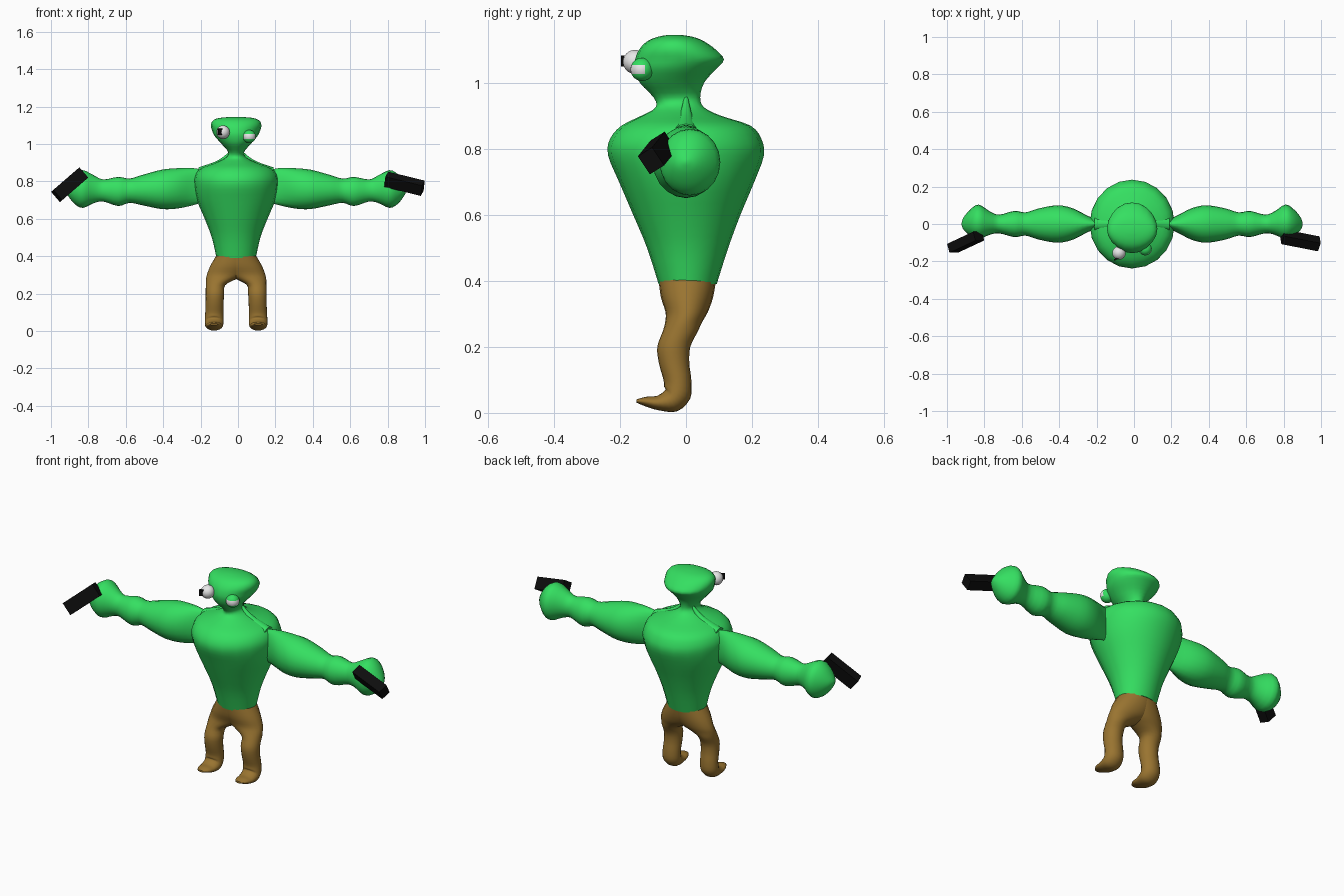
import bpy, bmesh, math
from mathutils import Vector, Matrix

if "Cube" in bpy.data.objects:
    bpy.data.objects.remove(bpy.data.objects["Cube"])


def material(name, rgb):
    m = bpy.data.materials.new(name)
    m.use_nodes = True
    col = (*rgb, 1)
    m.diffuse_color = col
    m.node_tree.nodes["Principled BSDF"].inputs["Base Color"].default_value = col
    return m


GREEN = material("green skin", (0.035, 0.74, 0.12))
BROWN = material("brown trousers", (0.32, 0.175, 0.03))
WHITE = material("eye white", (0.8, 0.8, 0.8))
BLACK = material("black", (0.004, 0.004, 0.004))
MID = -0.01  # body centre line


def finish(name, bm, mats, smooth=True):
    bmesh.ops.recalc_face_normals(bm, faces=bm.faces)
    me = bpy.data.meshes.new(name)
    bm.to_mesh(me)
    bm.free()
    ob = bpy.data.objects.new(name, me)
    bpy.context.collection.objects.link(ob)
    for m in mats:
        me.materials.append(m)
    if smooth:
        bpy.ops.object.select_all(action="DESELECT")
        ob.select_set(True)
        bpy.context.view_layer.objects.active = ob
        bpy.ops.object.shade_smooth_by_angle(angle=math.radians(50))
    return ob


def spline(a, b, c, d, t):
    return 0.5 * (2 * b + (c - a) * t + (2 * a - 5 * b + 4 * c - d) * t * t
                  + (3 * b - a - 3 * c + d) * t ** 3)


def loft(name, rings, mat, segs=20, steps=3):
    """Skin a tube over rings given as (centre, half axis, other half axis)."""
    rings = [[Vector(v) for v in r] for r in rings]
    p = [rings[0]] + rings + [rings[-1]]
    dense = [[spline(*(p[i + k][j] for k in range(4)), s / steps) for j in range(3)]
             for i in range(len(rings) - 1) for s in range(steps)] + [rings[-1]]
    bm = bmesh.new()
    loops = []
    for c, u, v in dense:
        angles = [math.tau * k / segs for k in range(segs)]
        loops.append([bm.verts.new(c + u * math.cos(a) + v * math.sin(a)) for a in angles])
    for lo, hi in zip(loops, loops[1:]):
        for k in range(segs):
            n = (k + 1) % segs
            bm.faces.new((lo[k], lo[n], hi[n], hi[k]))
    bm.faces.new(loops[0])
    bm.faces.new(loops[-1])
    return finish(name, bm, [mat])


# Torso, neck and head: height, half width, front y, back y
body = [(0.39, 0.105, -0.083, 0.093), (0.5, 0.13, -0.118, 0.128),
        (0.6, 0.168, -0.16, 0.165), (0.7, 0.21, -0.203, 0.207),
        (0.78, 0.226, -0.236, 0.236), (0.83, 0.222, -0.23, 0.228),
        (0.87, 0.19, -0.195, 0.195), (0.9, 0.11, -0.135, 0.105),
        (0.925, 0.058, -0.092, 0.055), (0.955, 0.042, -0.098, 0.043),
        (1.0, 0.078, -0.14, 0.055), (1.04, 0.113, -0.155, 0.09),
        (1.07, 0.128, -0.154, 0.115), (1.1, 0.135, -0.142, 0.09),
        (1.125, 0.124, -0.118, 0.055), (1.139, 0.09, -0.085, 0.02),
        (1.145, 0.02, -0.05, -0.02)]
loft("body_and_head",
     [((MID, (f + b) / 2, z), (w, 0, 0), (0, (b - f) / 2, 0)) for z, w, f, b in body],
     GREEN)

# Arm: distance out, half depth, bottom z, top z, centre y
arm = [(0.17, 0.015, 0.69, 0.86, 0), (0.24, 0.045, 0.67, 0.872, 0),
       (0.32, 0.085, 0.654, 0.87, 0), (0.4, 0.1, 0.652, 0.862, 0),
       (0.5, 0.083, 0.672, 0.835, 0), (0.57, 0.062, 0.685, 0.815, 0),
       (0.63, 0.07, 0.668, 0.824, 0), (0.71, 0.05, 0.692, 0.81, 0),
       (0.76, 0.062, 0.684, 0.832, 0.005), (0.82, 0.092, 0.658, 0.86, 0.012),
       (0.865, 0.07, 0.68, 0.838, 0.008), (0.9, 0.035, 0.725, 0.79, 0.002),
       (0.912, 0.005, 0.755, 0.765, 0)]

# Trouser leg: inner x, outer x, y, z, half thickness, tilt in degrees
leg = [(-0.095, 0.107, 0.004, 0.402, 0.087, 0), (-0.1, 0.137, 0.003, 0.35, 0.079, 0),
       (-0.06, 0.155, 0.002, 0.305, 0.064, 0), (0.005, 0.161, -0.007, 0.275, 0.056, 0),
       (0.058, 0.162, -0.018, 0.245, 0.053, 0), (0.064, 0.163, -0.037, 0.2, 0.05, 0),
       (0.067, 0.163, -0.036, 0.15, 0.046, 0), (0.068, 0.165, -0.026, 0.1, 0.042, 0),
       (0.068, 0.167, -0.027, 0.062, 0.044, 25), (0.068, 0.167, -0.045, 0.037, 0.037, 62),
       (0.073, 0.164, -0.085, 0.03, 0.022, 85), (0.08, 0.156, -0.12, 0.034, 0.015, 92),
       (0.1, 0.136, -0.15, 0.036, 0.005, 92)]

for side, s in (("left", 1), ("right", -1)):
    loft(side + "_arm",
         [((MID + s * x, y, (lo + hi) / 2), (0, d, 0), (0, 0, (hi - lo) / 2))
          for x, d, lo, hi, y in arm], GREEN)
    # ridge from shoulder to neck
    loft(side + "_shoulder_ridge",
         [((MID + s * x, 0, z), (0, d, 0), (0, 0, h)) for x, z, d, h in
          ((0.2, 0.85, 0.035, 0.025), (0.12, 0.88, 0.025, 0.022),
           (0.07, 0.91, 0.016, 0.02), (0.025, 0.955, 0.005, 0.015))], GREEN, segs=12)
    rings = []
    for inner, outer, y, z, t, tilt in leg:
        a = math.radians(tilt)
        rings.append(((MID + s * (inner + outer) / 2, y, z), ((outer - inner) / 2, 0, 0),
                      (0, t * math.cos(a), -t * math.sin(a))))
    loft(side + "_trouser_leg", rings, BROWN)


def block(name, centre, axis, across, size, mat):
    """Box whose length follows axis and whose width follows across."""
    x = Vector(axis).normalized()
    z = x.cross(Vector(across)).normalized()
    y = z.cross(x)
    turn = Matrix((x, y, z)).transposed().to_4x4()
    bm = bmesh.new()
    bmesh.ops.create_cube(bm, size=1, matrix=Matrix.Translation(centre) @ turn
                          @ Matrix.Diagonal((*size, 1)))
    return finish(name, bm, [mat], smooth=False)


# Hand-held blocks
block("left_hand_block", (0.89, -0.087, 0.787), (0.205, -0.04, -0.05),
      (-0.007, 0.04, -0.06), (0.205, 0.066, 0.053), BLACK)
block("right_hand_block", (-0.9, -0.097, 0.782), (-0.15, -0.07, -0.13),
      (0.045, 0, -0.055), (0.195, 0.072, 0.05), BLACK)


def eye(name, centre, radius, lidded):
    bm = bmesh.new()
    bmesh.ops.create_uvsphere(bm, u_segments=24, v_segments=16, radius=radius)
    for f in bm.faces:
        c = f.calc_center_median()
        # lids cover everything except a band across the front
        if lidded and (abs(c.z) > radius * 0.42 or c.y > radius * 0.3):
            f.material_index = 1
    bmesh.ops.translate(bm, verts=bm.verts, vec=centre)
    finish(name, bm, [WHITE, GREEN])


eye("right_eye", (-0.08, -0.155, 1.063), 0.036, False)
eye("left_eye", (0.06, -0.133, 1.04), 0.035, True)
block("right_pupil", (-0.096, -0.188, 1.066), (1, 0.45, 0), (0, 0, 1),
      (0.024, 0.034, 0.008), BLACK)
